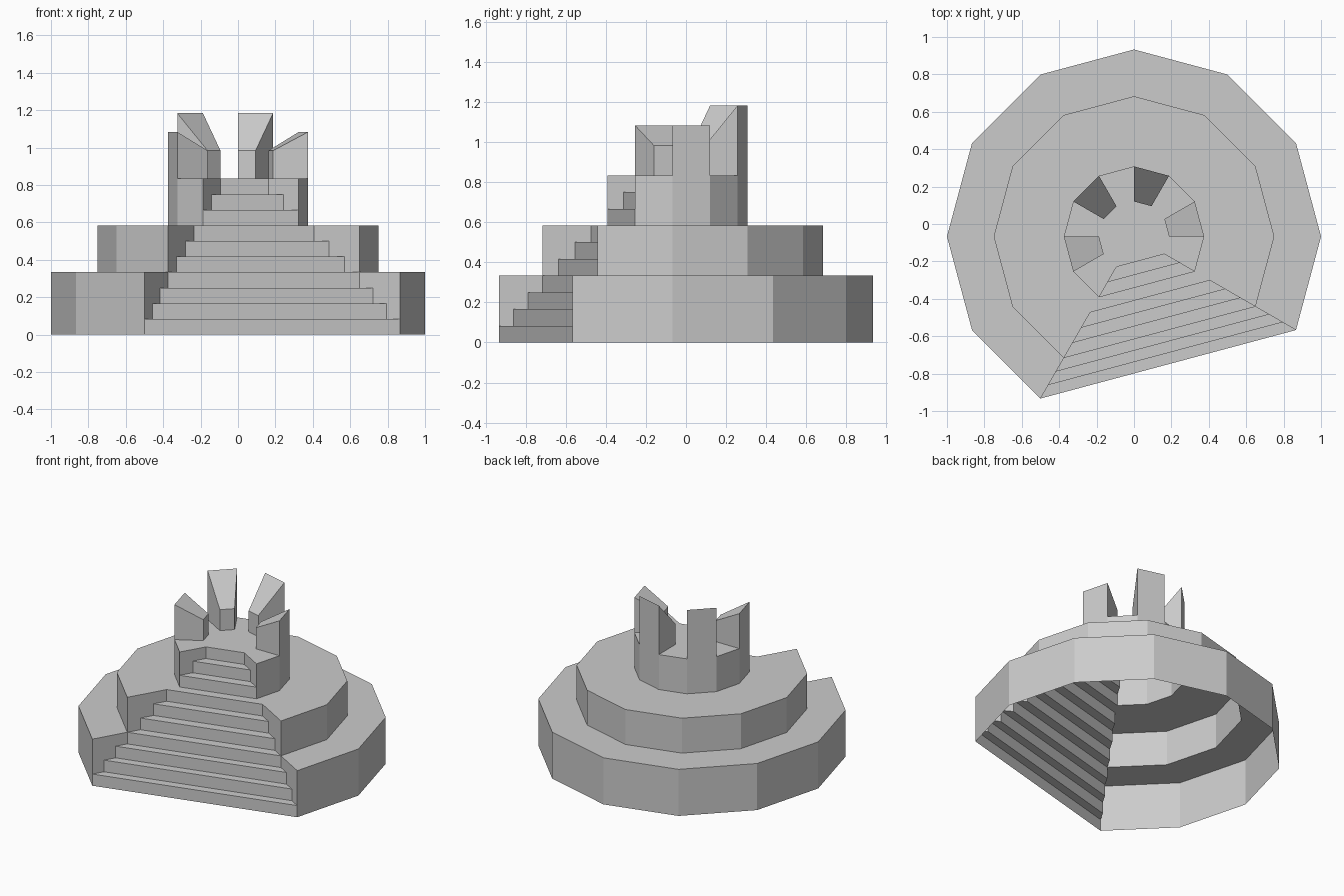
import bpy, bmesh, math

if "Cube" in bpy.data.objects:
    bpy.data.objects.remove(bpy.data.objects["Cube"])

YC = -0.067                      # centre of the twelve-sided plan
START, END, STEP = -30, 240, 30  # solid sweep; the rest is the stair opening
RISE = 1 / 12


def pt(r, deg, z):
    a = math.radians(deg)
    return (r * math.cos(a), YC + r * math.sin(a), z)


def build(name, polys):
    bm = bmesh.new()
    for poly in polys:
        bm.faces.new([bm.verts.new(p) for p in poly])
    bmesh.ops.remove_doubles(bm, verts=bm.verts[:], dist=1e-4)
    me = bpy.data.meshes.new(name)
    bm.to_mesh(me)
    bm.free()
    ob = bpy.data.objects.new(name, me)
    bpy.context.collection.objects.link(ob)
    return ob


def wall(r, a, z0, z1):
    b = a + STEP
    return [pt(r, a, z0), pt(r, b, z0), pt(r, b, z1), pt(r, a, z1)]


def deck(ro, ri, a, zo, zi):
    b = a + STEP
    return [pt(ro, a, zo), pt(ro, b, zo), pt(ri, b, zi), pt(ri, a, zi)]


def cheek(ro, ri, deg, z0, zo, zi, flip=False):
    """Radial wall facing increasing angle (or decreasing if flipped)."""
    q = [pt(ro, deg, z0), pt(ri, deg, z0), pt(ri, deg, zi), pt(ro, deg, zo)]
    return q[::-1] if flip else q


# radius of each stair riser, bottom to top
radii = [1, 11 / 12, 10 / 12] + [0.75 - 0.09375 * i for i in range(7)]


def stair_cheeks(first, last, top):
    out = []
    for i in range(first, last):
        h = (i + 1) * RISE
        if top - h > 1e-4:
            for deg, flip in ((END, False), (START, True)):
                out.append(cheek(radii[i], radii[i + 1], deg, h, top, top, flip))
    return out


sectors = range(START, END, STEP)
Z1, Z2, Z3 = 4 * RISE, 7 * RISE, 10 * RISE

# two lower tiers: outer wall, deck and stair side walls
for name, ro, ri, z0, z1, i0, i1 in (("base_tier", 1, 0.75, 0, Z1, 0, 3),
                                     ("middle_tier", 0.75, 0.375, Z1, Z2, 3, 7)):
    polys = stair_cheeks(i0, i1, z1)
    for a in sectors:
        polys += [wall(ro, a, z0, z1), deck(ro, ri, a, z1, z1)]
    build(name, polys)

# top tier with four sloping battlements rising from its rim
RO, RI, ZI = 0.375, 0.1875, Z3 + 0.15
merlons = {0: Z3 + 0.25, 60: Z3 + 0.35, 120: Z3 + 0.35, 180: Z3 + 0.25}
polys = stair_cheeks(7, 9, Z3)
for a in sectors:
    zt = merlons.get(a, Z3)
    polys.append(wall(RO, a, Z2, zt))
    if a in merlons:
        polys += [deck(RO, RI, a, zt, ZI), wall(RI, a, Z3, ZI)[::-1],
                  cheek(RO, RI, a + STEP, Z3, zt, ZI),
                  cheek(RO, RI, a, Z3, zt, ZI, True)]
    else:
        polys.append(deck(RO, RI, a, Z3, Z3))
polys.append([pt(RI, a, Z3) for a in range(START, END + 1, STEP)])
build("top_tier_with_battlements", polys)

# staircase: straight risers and treads across the opening
polys = []
for i, r in enumerate(radii):
    z, h = i * RISE, (i + 1) * RISE
    polys.append([pt(r, END, z), pt(r, START, z), pt(r, START, h), pt(r, END, h)])
    if i + 1 < len(radii):
        n = radii[i + 1]
        polys.append([pt(r, END, h), pt(r, START, h), pt(n, START, h), pt(n, END, h)])
build("staircase", polys)
